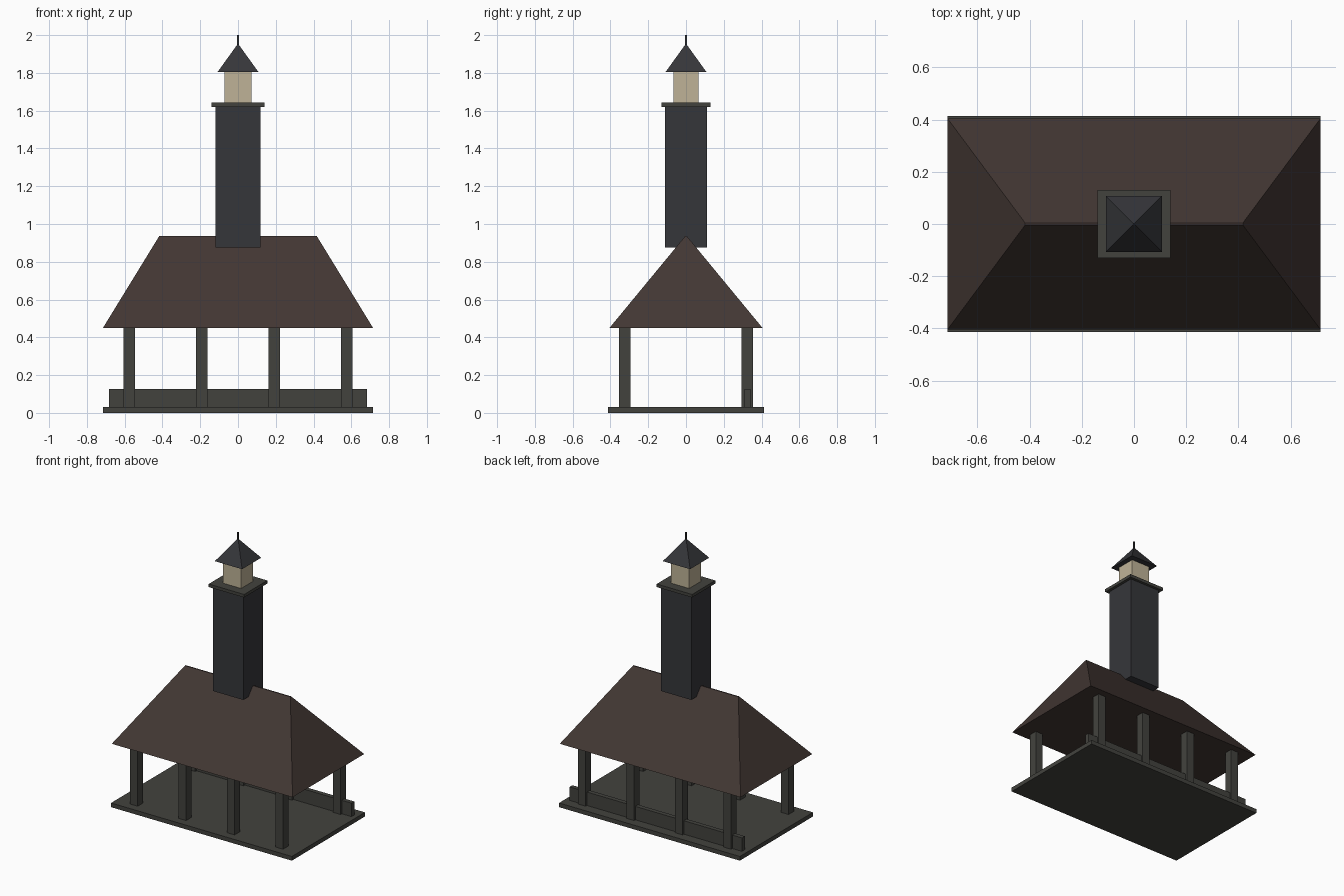
import bpy, bmesh

if "Cube" in bpy.data.objects:
    bpy.data.objects.remove(bpy.data.objects["Cube"])


def material(name, rgb):
    m = bpy.data.materials.new(name)
    m.diffuse_color = (*rgb, 1)
    m.use_nodes = True
    m.node_tree.nodes["Principled BSDF"].inputs["Base Color"].default_value = m.diffuse_color
    return m


TIMBER = material("dark_timber", (0.055, 0.055, 0.048))
TILES = material("brown_tiles", (0.055, 0.038, 0.033))
SLATE = material("slate", (0.036, 0.037, 0.042))
GLOW = material("pale_lantern", (0.52, 0.45, 0.31))


def frustum(name, bottom, top, z0, z1, mat, y=0, x=0):
    """Four-sided solid: half sizes (x, y) at bottom and top; boxes when equal."""
    bm = bmesh.new()
    rings = []
    for (hx, hy), z in ((bottom, z0), (top, z1)):
        rings.append([bm.verts.new((x + sx * hx, y + sy * hy, z))
                      for sx, sy in ((-1, -1), (1, -1), (1, 1), (-1, 1))])
    lo, hi = rings
    bm.faces.new(lo[::-1])
    bm.faces.new(hi)
    for i in range(4):
        j = (i + 1) % 4
        bm.faces.new((lo[i], lo[j], hi[j], hi[i]))
    bmesh.ops.remove_doubles(bm, verts=bm.verts, dist=1e-5)
    me = bpy.data.meshes.new(name)
    bm.to_mesh(me)
    bm.free()
    me.materials.append(mat)
    ob = bpy.data.objects.new(name, me)
    bpy.context.collection.objects.link(ob)
    return ob


def box(name, half, z0, z1, mat, x=0, y=0):
    return frustum(name, half, half, z0, z1, mat, y, x)


# Floor, posts and low wall along the back
box("floor_slab", (0.715, 0.413), 0, 0.03, TIMBER)
for side, y in (("front", -0.325), ("back", 0.325)):
    for i, x in enumerate((-0.575, -0.192, 0.192, 0.575)):
        box(f"{side}_post_{i + 1}", (0.03, 0.03), 0.03, 0.45, TIMBER, x, y)
box("back_low_wall", (0.682, 0.016), 0.03, 0.126, TIMBER, 0, 0.325)

# Hipped roof with a narrow flat ridge
frustum("hip_roof", (0.715, 0.405), (0.417, 0.004), 0.45, 0.936, TILES)

# Tower with cap, lantern, pyramid roof and spike
box("tower", (0.12, 0.112), 0.875, 1.62, SLATE)
box("tower_cap", (0.14, 0.131), 1.62, 1.642, TIMBER)
box("lantern", (0.072, 0.067), 1.642, 1.805, GLOW)
frustum("spire_roof", (0.108, 0.108), (0, 0), 1.805, 1.955, SLATE)
box("spike", (0.004, 0.004), 1.945, 2.0, SLATE)
